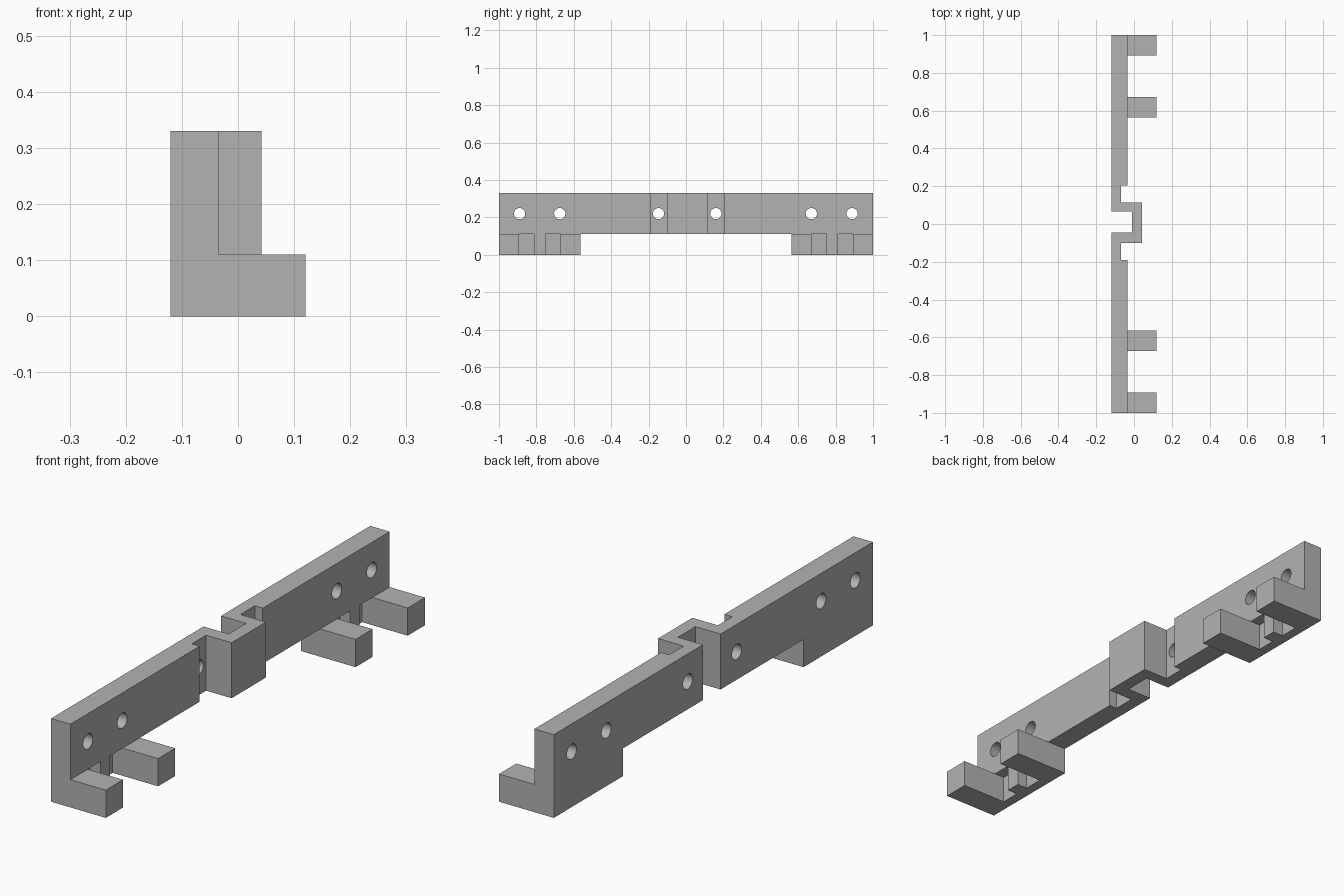
import bpy, bmesh
from mathutils import Matrix

cube = bpy.data.objects.get("Cube")
if cube:
    bpy.data.objects.remove(cube, do_unlink=True)

grey = bpy.data.materials.new("plain grey")
grey.use_nodes = True
colour = (0.45, 0.45, 0.45, 1)
grey.diffuse_color = colour
grey.node_tree.nodes["Principled BSDF"].inputs["Base Color"].default_value = colour

BACK, FACE, TIP = -0.12, -0.035, 0.12
WEB, BUMP, POCKET = -0.07, 0.042, -0.08
LEDGE, TOP = 0.11, 0.33


def finish(name, bm):
    bmesh.ops.recalc_face_normals(bm, faces=bm.faces)
    mesh = bpy.data.meshes.new(name)
    bm.to_mesh(mesh)
    bm.free()
    mesh.materials.append(grey)
    obj = bpy.data.objects.new(name, mesh)
    bpy.context.collection.objects.link(obj)
    return obj


def extrude_outline(name, outline, low, high):
    bm = bmesh.new()
    base = bm.faces.new([bm.verts.new((x, y, low)) for x, y in outline])
    grown = bmesh.ops.extrude_face_region(bm, geom=[base])["geom"]
    verts = [v for v in grown if isinstance(v, bmesh.types.BMVert)]
    bmesh.ops.translate(bm, verts=verts, vec=(0, 0, high - low))
    return finish(name, bm)


# Long bar with the stepped channel in the middle
bar = extrude_outline("mounting_bar", [
    (BACK, -1), (FACE, -1), (FACE, -0.19), (WEB, -0.19), (WEB, -0.1),
    (BUMP, -0.1), (BUMP, 0.115), (WEB, 0.115), (WEB, 0.205), (FACE, 0.205),
    (FACE, 1), (BACK, 1), (BACK, 0.065), (-0.01, 0.065), (-0.01, -0.045),
    (BACK, -0.045)], LEDGE, TOP)

# Screw holes through the bar
bm = bmesh.new()
for y in (-0.89, -0.675, -0.147, 0.16, 0.67, 0.888):
    bmesh.ops.create_cone(
        bm, cap_ends=True, segments=32, radius1=0.03, radius2=0.03, depth=0.2,
        matrix=Matrix.Translation((-0.08, y, 0.22)) @ Matrix.Rotation(1.570796, 4, "Y"))
cutter = finish("hole_cutter", bm)
cutter.hide_render = True
cut = bar.modifiers.new("holes", "BOOLEAN")
cut.operation = "DIFFERENCE"
cut.object = cutter
cut.solver = "EXACT"
bpy.context.view_layer.update()
graph = bpy.context.evaluated_depsgraph_get()
drilled = bpy.data.meshes.new_from_object(bar.evaluated_get(graph))
bar.modifiers.clear()
bar.data = drilled
bpy.data.objects.remove(cutter, do_unlink=True)

# Feet: two prongs joined by a thin wall with a central rib
for side, name in ((-1, "front_foot"), (1, "back_foot")):
    outline = [
        (BACK, 0.565), (TIP, 0.565), (TIP, 0.672), (POCKET, 0.672),
        (POCKET, 0.752), (FACE, 0.752), (FACE, 0.812), (POCKET, 0.812),
        (POCKET, 0.892), (TIP, 0.892), (TIP, 1), (BACK, 1)]
    extrude_outline(name, [(x, y * side) for x, y in outline], 0, LEDGE)

# Round the hole walls, keep all corners crisp
bpy.ops.object.select_all(action="DESELECT")
bar.select_set(True)
bpy.context.view_layer.objects.active = bar
bpy.ops.object.shade_smooth_by_angle(angle=0.5)
